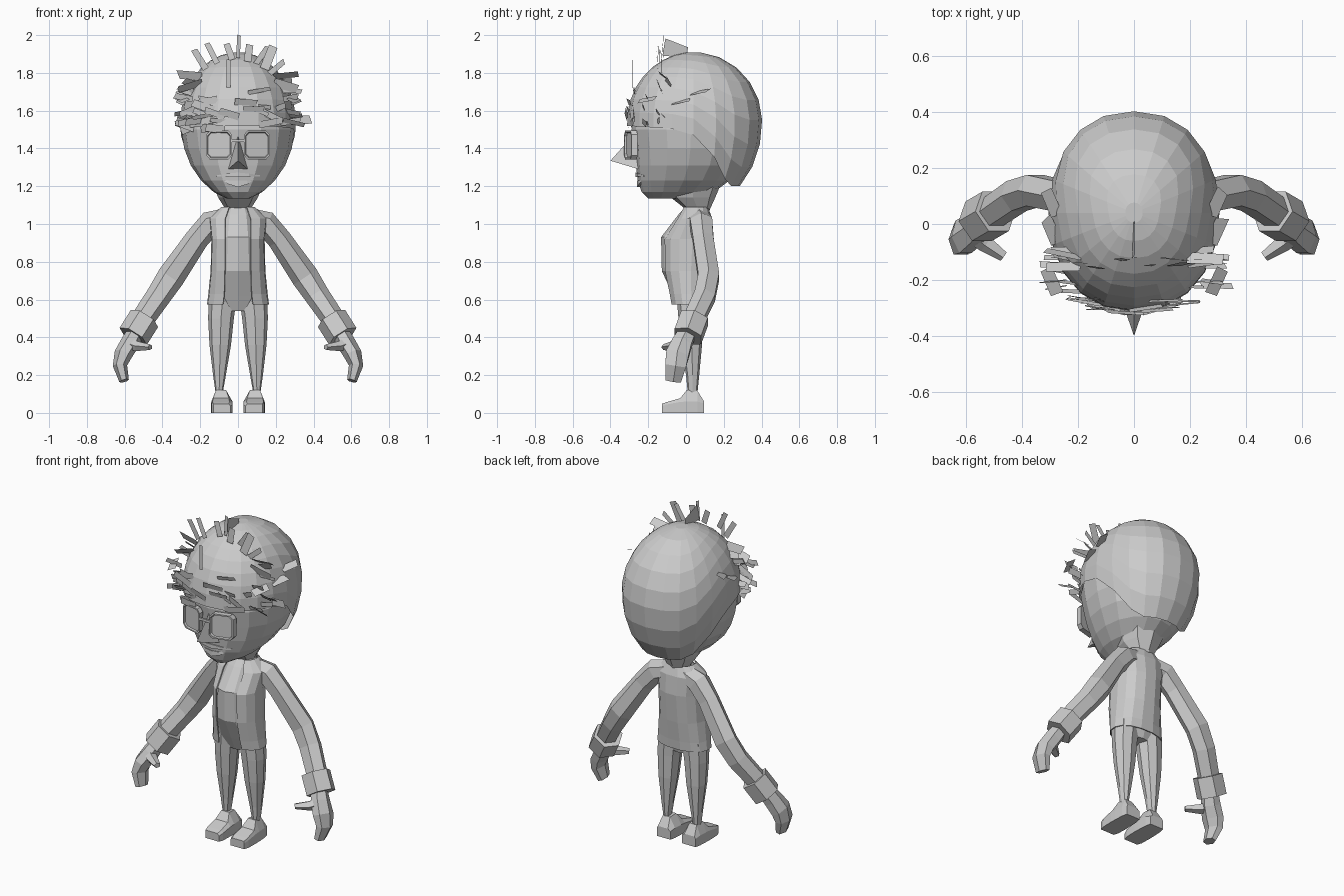
import bpy, bmesh, math, random
from mathutils import Vector

if "Cube" in bpy.data.objects:
    bpy.data.objects.remove(bpy.data.objects["Cube"])

random.seed(5)
grey = bpy.data.materials.new("light_grey")
grey.diffuse_color = (0.6, 0.6, 0.6, 1)
grey.use_nodes = True
grey.node_tree.nodes["Principled BSDF"].inputs["Base Color"].default_value = grey.diffuse_color


def make(name, verts, faces, mirror=False):
    me = bpy.data.meshes.new(name)
    me.from_pydata([tuple(v) for v in verts], [], faces)
    bm = bmesh.new()
    bm.from_mesh(me)
    bmesh.ops.recalc_face_normals(bm, faces=bm.faces)
    bm.to_mesh(me)
    bm.free()
    me.materials.append(grey)
    ob = bpy.data.objects.new(name, me)
    bpy.context.collection.objects.link(ob)
    if mirror:
        ob.modifiers.new("mirror", 'MIRROR').use_mirror_merge = False
    return ob


def loft(name, rings, mirror=False, closed=True, caps=(True, True)):
    n = len(rings[0])
    verts = [p for r in rings for p in r]
    faces = []
    for i in range(len(rings) - 1):
        for j in range(n if closed else n - 1):
            k = (j + 1) % n
            faces.append((i * n + j, i * n + k, (i + 1) * n + k, (i + 1) * n + j))
    if caps[0]:
        faces.append(tuple(range(n)))
    if caps[1]:
        faces.append(tuple(range(len(verts) - n, len(verts))))
    return make(name, verts, faces, mirror)


def rounded(v, p):
    return math.copysign(abs(v) ** p, v)


def ring(z, hx, yf, yb, cx=0, n=12, gap=0.0, p=0.85):
    """Horizontal oval; a gap (radians) leaves it open at the front."""
    out = []
    for i in range(n):
        if gap:
            a = -math.pi / 2 + gap + (2 * math.pi - 2 * gap) * i / (n - 1)
        else:
            a = -math.pi / 2 + 2 * math.pi * i / n
        out.append((cx + hx * rounded(math.cos(a), p),
                    (yf + yb) / 2 + (yb - yf) / 2 * rounded(math.sin(a), p), z))
    return out


def tube(name, path, n=6, mirror=True):
    """Path points are x, y, z, radius along y, radius across."""
    pts = [Vector(p[:3]) for p in path]
    rings = []
    for i, p in enumerate(path):
        t = (pts[min(i + 1, len(pts) - 1)] - pts[max(i - 1, 0)]).normalized()
        u = Vector((0, 1, 0))
        u = (u - t * u.dot(t)).normalized()
        v = t.cross(u)
        rings.append([pts[i] + u * p[3] * math.cos(a) + v * p[4] * math.sin(a)
                      for a in (2 * math.pi * (k + 0.5) / n for k in range(n))])
    return loft(name, rings, mirror)


# Hair cap: oval shell whose lower rim drops toward the back
def cap_point(az, z):
    t = (z - 1.54) / (0.37 if z > 1.54 else 0.46)
    r = math.sqrt(max(0, 1 - t * t))
    s = rounded(math.sin(az), 0.95)
    return Vector((0.306 * r * rounded(math.cos(az), 0.88), 0.04 + (0.363 if s > 0 else 0.352) * r * s, z))


RIM = [(-1, 1.52), (-0.1, 1.5), (0.2, 1.41), (0.5, 1.26), (0.75, 1.2), (1.01, 1.2)]


def rim_height(s):
    for (a, za), (b, zb) in zip(RIM, RIM[1:]):
        if s <= b:
            return za + (zb - za) * (s - a) / (b - a)


rings = []
for i in range(9):
    row = []
    for j in range(20):
        az = -math.pi / 2 + 2 * math.pi * j / 20
        low = rim_height(max(-1, math.sin(az)))
        e0 = math.asin((low - 1.54) / (0.37 if low > 1.54 else 0.46))
        e = e0 + (1.47 - e0) * i / 8
        row.append(cap_point(az, 1.54 + math.sin(e) * (0.37 if e > 0 else 0.46)))
    rings.append(row)
loft("hair_cap", rings, caps=(False, True))

# Face and jaw
loft("face", [ring(z, hx, yf, yb, n=16, p=0.93) for z, hx, yf, yb in (
    (1.135, .06, -.2, .03), (1.17, .13, -.235, .15), (1.23, .195, -.255, .23), (1.31, .25, -.265, .29),
    (1.4, .285, -.272, .32), (1.5, .3, -.288, .34), (1.62, .27, -.27, .3))])
loft("neck", [ring(z, r, yf, yb, n=8) for z, r, yf, yb in (
    (1.04, .065, .0, .11), (1.085, .07, -.01, .13), (1.14, .105, -.08, .155), (1.2, .13, -.1, .18))])

# Nose, upper lip and teeth
make("nose", [(0, -.27, 1.48), (-.052, -.25, 1.29), (.052, -.25, 1.29), (0, -.4, 1.335), (0, -.24, 1.36)],
     [(0, 1, 3), (0, 3, 2), (1, 2, 3), (0, 4, 1), (0, 2, 4), (1, 4, 2)])
tube("upper_lip", [(.11 * k, -.255 + .04 * k * k, 1.26 - .005 * k * k, .016, .016 * (1.1 - .8 * abs(k)))
                   for k in (-1, -.5, 0, .5, 1)], 4, False)
tube("teeth", [(.095 * k, -.25 + .035 * k * k, 1.212 + .03 * k * k, .012, .022 * (1.1 - abs(k)))
               for k in (-1, -.5, 0, .5, 1)], 4, False)


# Glasses: rounded square frames with recessed lenses
def frame_ring(h, y):
    c = h * 0.72
    pts = [(c, h), (h, c), (h, -c), (c, -h), (-c, -h), (-h, -c), (-h, c), (-c, h)]
    return [(.1 + a * .9, y + .25 * a, 1.418 + b) for a, b in pts]


loft("glasses", [frame_ring(.076, -.275), frame_ring(.076, -.308), frame_ring(.068, -.308),
                 frame_ring(.064, -.298)], mirror=True)
tube("glasses_bridge", [(-.04, -.32, 1.44, .008, .01), (.04, -.32, 1.44, .008, .01)], 4, False)


# Loose hair plates
plates, quads = [], []


def plate(base, direction, length, width, facing=(0, 1, 0), jitter=.3):
    d = Vector(direction).normalized()
    f = Vector(facing) + Vector([random.uniform(-jitter, jitter) for _ in range(3)])
    w = d.cross(f).normalized() * width / 2
    k = len(plates)
    b = Vector(base)
    skew = d * random.uniform(-.2, .2) * width
    plates.extend([b - w, b + w, b + d * length + w + skew, b + d * length - w * .9 - skew])
    quads.append((k, k + 1, k + 2, k + 3))


# crown spikes: x, y, z, lean, length, width
for x, y, z, lean, ln, w in ((-.17, -.14, 1.82, -.6, .12, .035), (-.11, -.16, 1.85, -.5, .12, .03),
                             (-.03, -.13, 1.87, -.35, .09, .035), (.0, -.12, 1.88, .05, .12, .02),
                             (.05, -.15, 1.86, .15, .09, .04), (.09, -.12, 1.84, .7, .12, .03),
                             (.14, -.15, 1.82, .4, .13, .05), (.16, -.13, 1.79, 1.2, .11, .03)):
    plate((x, y, z), (lean, random.uniform(-.1, .1), 1), ln, w, jitter=.1)
plate((-.005, -.06, 1.885), (.1, .1, 1), .075, .13, (1, 0, 0), .05)
plate((-.05, -.285, 1.72), (0, 0, 1), .15, .02, jitter=.1)
# shards across the forehead, mostly facing forward
for i in range(34):
    az = -math.pi / 2 + random.uniform(-1.15, 1.15)
    p = cap_point(az, random.choice((1.51, 1.54, 1.58, 1.61, 1.65, 1.7)) + random.uniform(-.01, .01))
    s = math.copysign(1, p.x) * random.choice((1, 1, -1))
    d = Vector((s, random.uniform(-.05, .2), random.uniform(-.5, .5)))
    plate(p + Vector((0, -.008, 0)) - d * .03, d, random.uniform(.07, .13), random.uniform(.02, .045), (0, 1, .25), .25)
# upper corner tufts and side spikes
for s in (-1, 1):
    for y, z, up, ln in ((-.12, 1.78, .1, .13), (-.15, 1.75, -.3, .13), (-.1, 1.73, .3, .1)):
        plate((s * .19, y, z), (s, random.uniform(-.1, .2), up), ln, .05, (0, .8, .5), .25)
    for y, z, up in ((-.2, 1.66, .2), (-.15, 1.6, -.2), (-.12, 1.57, .05), (-.22, 1.55, -.25)):
        plate((s * .24, y, z), (s, random.uniform(-.2, .1), up), random.uniform(.08, .12), .032, (0, .8, .4), .3)
    for y, z in ((-.02, 1.64), (.08, 1.69), (-.2, 1.65)):
        plate((s * .275, y - .05, z), (s * .45, 1, .2), .1, .05, (s * .5, 0, 1), .1)
plate((.3, -.1, 1.55), (1, 0, .02), .085, .045, jitter=.1)
make("hair_plates", plates, quads)

# Shirt with a forward belly, and hips
loft("shirt", [ring(z, hx, yf, yb, n=12, p=q) for z, hx, yf, yb, q in (
    (.54, .06, -.03, .08, .85), (.62, .14, -.065, .1, .9), (.75, .115, -.128, .12, .95),
    (.93, .105, -.132, .13, .95), (1.05, .08, -.04, .12, .85), (1.09, .06, -.005, .11, .85))])
# Open jacket
jacket = loft("jacket", [ring(z, hx, yf, yb, n=14, gap=g, p=.88) for z, hx, yf, yb, g in (
    (.575, .165, -.085, .115, .45), (.63, .158, -.095, .12, .43), (.75, .146, -.122, .135, .45),
    (.92, .142, -.125, .15, .45), (1.03, .155, -.05, .14, .4), (1.09, .09, -.018, .118, .5))],
    closed=False, caps=(False, False))
jacket.modifiers.new("cloth", 'SOLIDIFY').thickness = 0.006

# Sleeves and cuffs
tube("sleeve", [(.05, .065, 1.035, .06, .052), (.145, .08, 1.005, .068, .066), (.218, .09, .92, .062, .063),
                (.355, .12, .72, .064, .073), (.42, .1, .62, .064, .066), (.53, .025, .46, .06, .06)])
tube("cuff", [(.495, .045, .5, .085, .085), (.555, .01, .405, .085, .085)])

# Hands
tube("hand", [(.54, .01, .43, .05, .045), (.572, -.02, .37, .06, .05), (.608, -.045, .31, .07, .048),
              (.625, -.055, .25, .064, .038), (.603, -.068, .17, .048, .026)])
tube("thumb", [(.585, -.03, .37, .035, .035), (.53, -.07, .352, .032, .028), (.465, -.115, .348, .02, .016)], 5)

# Legs
loft("leg", [ring(z, r, yf, yb, cx, 8) for z, cx, r, yf, yb in (
    (.1, .1, .018, .01, .06), (.2, .098, .034, .0, .07), (.36, .094, .057, -.025, .085),
    (.5, .09, .068, -.04, .09), (.62, .08, .075, -.05, .095))], mirror=True)


# Shoes: boxy sole, low toe, narrow ankle
def shoe_slice(y, side, top, w, wt):
    return [(.085 - w, y, 0), (.085 + w, y, 0), (.085 + w, y, side), (.09 + wt, y, top),
            (.09 - wt, y, top), (.085 - w, y, side)]


loft("shoe", [shoe_slice(*a) for a in ((-.128, .035, .048, .046, .04), (-.1, .045, .058, .055, .045),
                                       (-.03, .058, .078, .057, .042), (.005, .06, .122, .056, .026),
                                       (.06, .06, .118, .053, .024), (.095, .05, .062, .046, .034))], mirror=True)
